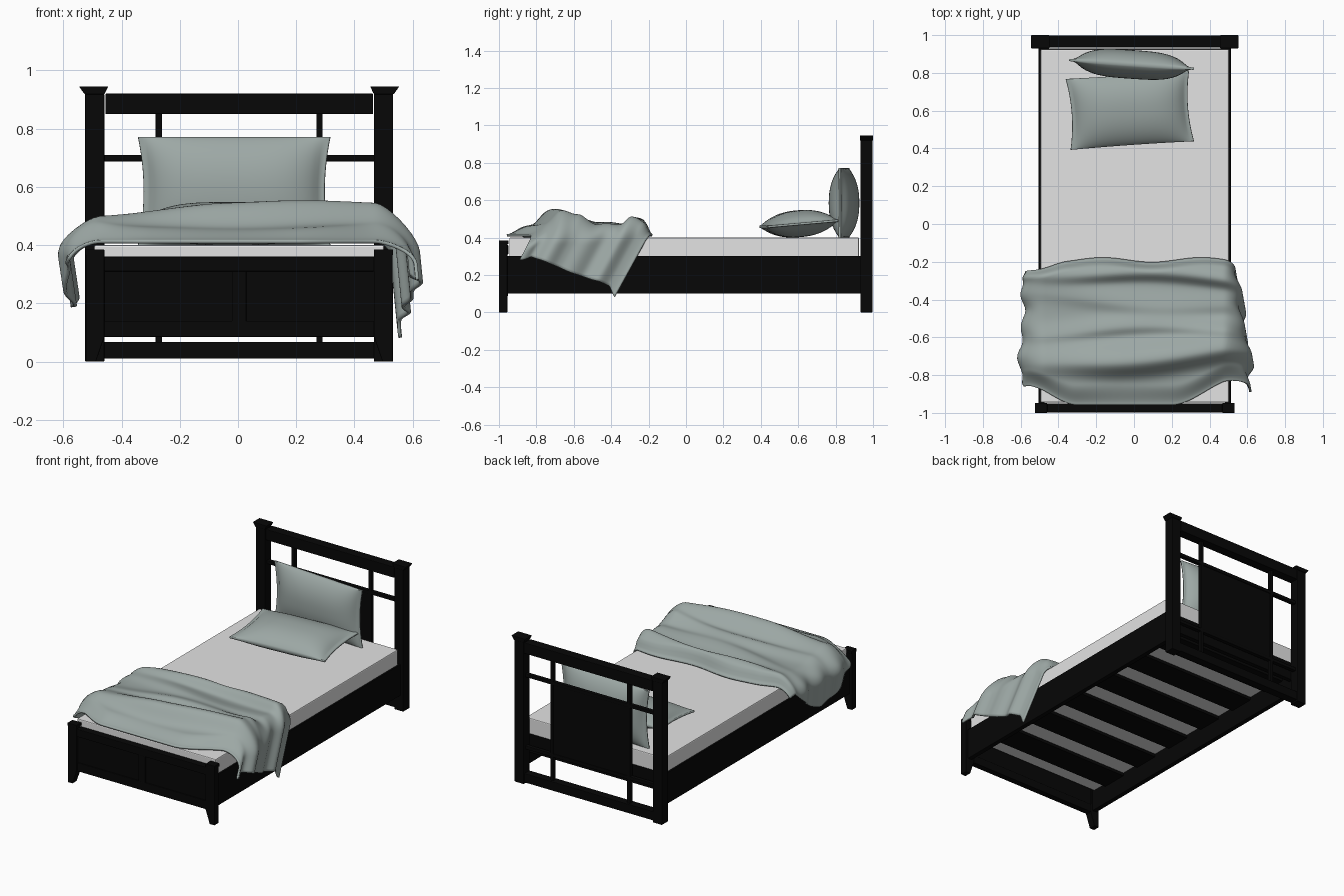
import bpy, bmesh, math
from mathutils import Matrix, Vector

cube = bpy.data.objects.get("Cube")
if cube:
    bpy.data.objects.remove(cube)


def material(name, rgb, rough=0.8):
    m = bpy.data.materials.new(name)
    m.use_nodes = True
    m.diffuse_color = (*rgb, 1)
    b = m.node_tree.nodes["Principled BSDF"]
    b.inputs["Base Color"].default_value = (*rgb, 1)
    b.inputs["Roughness"].default_value = rough
    return m


wood = material("black wood", (0.002, 0.002, 0.002))
white = material("mattress white", (0.77, 0.77, 0.77))
cloth = material("grey green cloth", (0.335, 0.39, 0.375))
MIDDLE = 0.004          # centre line of the bed frame


def finish(name, bm, mat, smooth=False):
    me = bpy.data.meshes.new(name)
    bmesh.ops.recalc_face_normals(bm, faces=bm.faces)
    bm.to_mesh(me)
    bm.free()
    ob = bpy.data.objects.new(name, me)
    bpy.context.collection.objects.link(ob)
    me.materials.append(mat)
    for p in me.polygons:
        p.use_smooth = smooth
    return ob


def box(name, x, y, z, mat=wood, bevel=0.003, foot=None):
    """Box from three ranges; foot gives another x range for the bottom."""
    bm = bmesh.new()
    bmesh.ops.create_cube(bm, size=1)
    for v in bm.verts:
        xr = foot if foot and v.co.z < 0 else x
        v.co = [r[0] if c < 0 else r[1] for c, r in zip(v.co, (xr, y, z))]
        v.co.x += MIDDLE
    ob = finish(name, bm, mat)
    if bevel:
        mod = ob.modifiers.new("bevel", 'BEVEL')
        mod.width = bevel
        mod.segments = 2
    return ob


def pair(name, x, y, z, foot=None, **kw):
    """The same box on the left (+x) and the right (-x)."""
    box("left_" + name, x, y, z, foot=foot, **kw)
    flip = lambda r: (-r[1], -r[0]) if r else None
    box("right_" + name, flip(x), y, z, foot=flip(foot), **kw)


# Headboard
pair("head_post", (0.463, 0.529), (0.933, 0.997), (0, 0.92))
pair("head_post_cap", (0.45, 0.55), (0.93, 1.0), (0.918, 0.945), foot=(0.463, 0.531))
box("head_top_rail", (-0.46, 0.46), (0.935, 0.998), (0.85, 0.92))
box("head_bottom_rail", (-0.464, 0.464), (0.938, 0.992), (0.01, 0.068))
box("head_upper_bar", (-0.47, 0.47), (0.952, 0.978), (0.688, 0.71))
box("head_lower_bar", (-0.47, 0.47), (0.952, 0.978), (0.22, 0.242))
pair("head_upright", (0.265, 0.287), (0.952, 0.978), (0.06, 0.86))
box("head_panel", (-0.27, 0.27), (0.957, 0.973), (0.23, 0.70), bevel=0)

# Footboard with two recessed panels
pair("foot_post", (0.463, 0.527), (-1.0, -0.955), (0.08, 0.37))
pair("foot_post_cap", (0.463, 0.529), (-1.0, -0.948), (0.365, 0.385))
pair("foot_leg", (0.463, 0.527), (-1.0, -0.955), (0, 0.085), foot=(0.492, 0.527))
box("foot_panel", (-0.47, 0.47), (-0.985, -0.96), (0.085, 0.36), bevel=0)
box("foot_top_rail", (-0.464, 0.464), (-0.997, -0.95), (0.31, 0.36))
box("foot_bottom_rail", (-0.464, 0.464), (-0.993, -0.953), (0.085, 0.14))
box("foot_middle_stile", (-0.025, 0.025), (-0.993, -0.96), (0.135, 0.315))

# Side rails, end rail and slats
pair("side_rail", (0.478, 0.509), (-0.96, 0.94), (0.10, 0.302))
box("head_end_rail", (-0.48, 0.48), (0.90, 0.93), (0.18, 0.30))
for i in range(6):
    c = -0.75 + 0.3 * i
    box(f"slat_{i + 1}", (-0.48, 0.48), (c - 0.085, c + 0.085), (0.215, 0.235), bevel=0)

# Mattress
box("mattress", (-0.498, 0.498), (-0.945, 0.925), (0.235, 0.40), mat=white, bevel=0.006)


def pillow(name, w, h, t, pinch, matrix, n=32):
    """Stuffed cushion with a thin flat hem at both ends."""
    bm = bmesh.new()
    for side in (1, -1):
        rows = []
        for j in range(n + 1):
            v = math.sin((2 * j / n - 1) * math.pi / 2)
            row = []
            for i in range(n + 1):
                u = math.sin((2 * i / n - 1) * math.pi / 2)
                stuffed = 1 - min(1, abs(u) / 0.94) ** 3.5
                puff = (stuffed * max(0, 1 - abs(v) ** 2.3)) ** 0.75
                hem = 0 if i in (0, n) or j in (0, n) else 0.006
                x = w * u * (1 - 0.06 * (1 - v * v))
                y = h * v * (1 - pinch * (1 - u * u))
                row.append(bm.verts.new((x, y, side * (t * puff + hem))))
            rows.append(row)
        for a, b in zip(rows, rows[1:]):
            for i in range(n):
                bm.faces.new((a[i], a[i + 1], b[i + 1], b[i]))
    bmesh.ops.remove_doubles(bm, verts=bm.verts, dist=0.0001)
    bm.transform(matrix)
    return finish(name, bm, cloth, True)


def place(loc, rx, rz):
    return (Matrix.Translation(loc) @ Matrix.Rotation(math.radians(rz), 4, 'Z')
            @ Matrix.Rotation(math.radians(rx), 4, 'X'))


pillow("lying_pillow", 0.328, 0.189, 0.066, 0.02, place((-0.022, 0.603, 0.474), 5, 4))
pillow("standing_pillow", 0.332, 0.187, 0.07, 0.005, place((-0.013, 0.845, 0.585), 90, -4))


# Crumpled blanket: a sheet across the foot of the bed that hangs down both sides
def ease(t):
    t = min(1, max(0, t))
    return t * t * (3 - 2 * t)


# ridge centre, slant, height, width
RIDGES = [(-0.27, -0.04, 0.05, 0.05), (-0.41, -0.06, 0.02, 0.06),
          (-0.56, 0.03, 0.03, 0.05), (-0.71, 0.08, 0.09, 0.085)]


def folds(x, y):
    total = 0
    for c, k, a, w in RIDGES:
        d = (y - c - k * x - 0.02 * math.sin(5 * x + 20 * c)) / w
        d *= 1.3 if d < 0 else 0.8       # steeper towards the foot
        total += a * math.exp(-d * d)
    return total


def blanket_point(u, v):
    left_hang = 0.37 - 0.20 * v
    right_hang = 0.11 + 0.21 * math.sin(math.pi * v ** 1.1)
    s = -(0.47 + right_hang) + u * (0.94 + left_hang + right_hang)
    x = max(-0.54, min(0.54, s))
    head = -0.18 - 0.025 * math.sin(6 * x + 1) ** 2 - 0.05 * ease((-x - 0.35) / 0.2)
    foot = -0.958 + 0.14 * ease((x - 0.2) / 0.35) + 0.11 * ease((-x - 0.3) / 0.28)
    y = head + v * (foot - head)
    rim = ease(min(v / 0.06, (1 - v) / 0.14))
    bump = folds(x, y) * rim
    swell = 1 - 0.6 * ease((-x - 0.05) / 0.5)
    z = 0.412 + 0.04 * rim + bump * swell + 0.006 * rim * math.sin(7 * x + 9 * y)
    t = abs(s) - 0.47
    if t > 0:
        # Rounded shoulder, then a slightly flared fall with shallow pleats
        left = s > 0
        r = 0.07 if left else 0.1
        a = min(t / r, 1.5)
        rest = max(0, t - 1.5 * r)
        drop = r * (1 - math.cos(a)) + rest
        k = ease(t / 0.12)
        pleat = 0.3 * bump + 0.01 * math.sin(24 * v + 3)
        spread = 0.07 * v - 0.01 if left else 0.01
        flare = 0.1 * rest if left else -0.15 * rest
        x = math.copysign(0.47 + r * math.sin(a) + flare + k * (pleat + spread), s)
        z -= drop + k * bump * swell * 0.9
        y -= drop * (0.55 if left else 0.1)
    return Vector((x, y, z))


NU, NV = 110, 80
bm = bmesh.new()
grid = [[bm.verts.new(blanket_point(i / NU, j / NV)) for i in range(NU + 1)]
        for j in range(NV + 1)]
for a, b in zip(grid, grid[1:]):
    for i in range(NU):
        bm.faces.new((a[i], a[i + 1], b[i + 1], b[i]))
blanket = finish("blanket", bm, cloth, True)
solid = blanket.modifiers.new("thickness", 'SOLIDIFY')
solid.thickness = 0.012
solid.offset = 0
